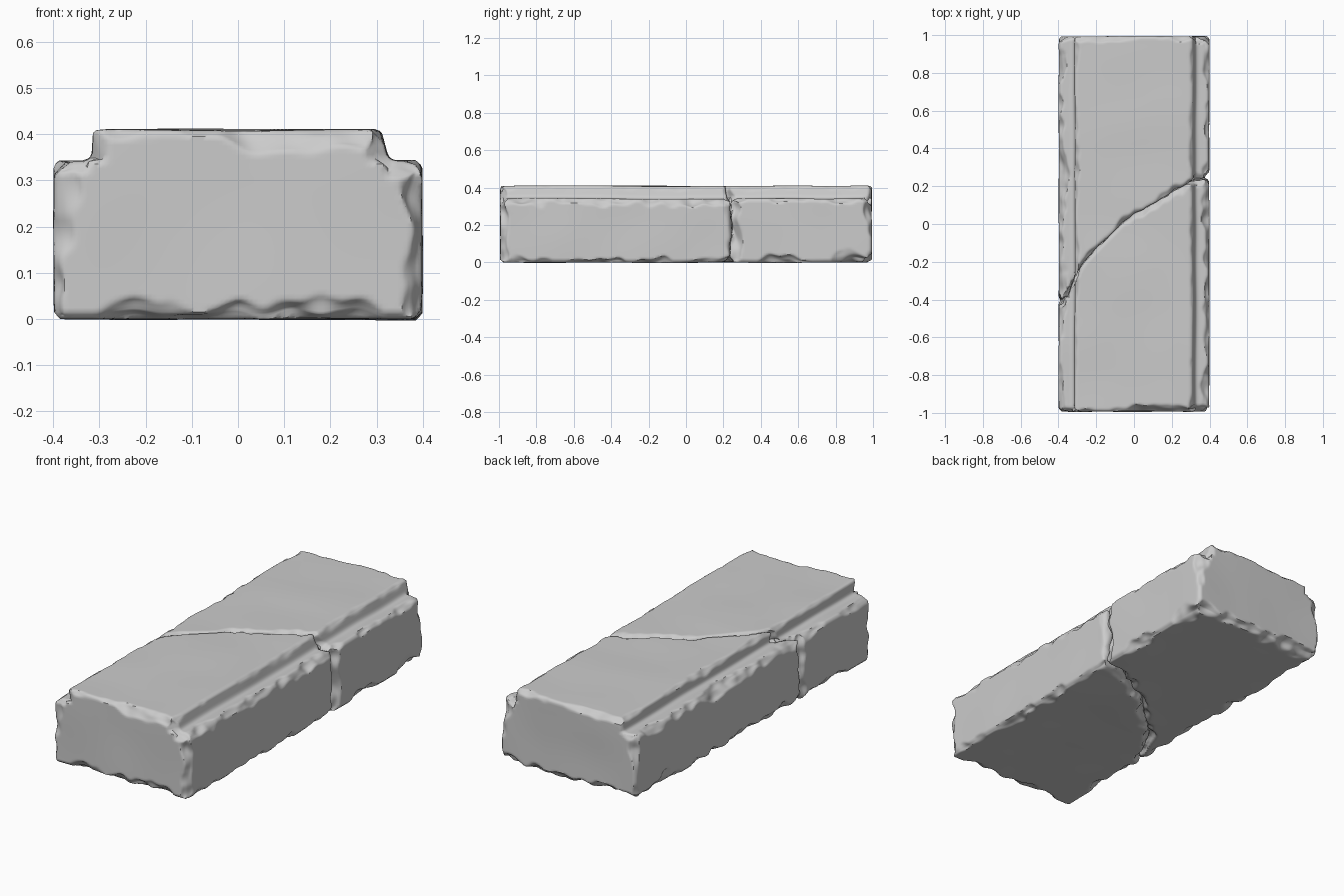
import bpy, bmesh, math
from mathutils import Vector, noise

if "Cube" in bpy.data.objects:
    bpy.data.objects.remove(bpy.data.objects["Cube"])

W, L, LEDGE, TOP, STEP = 0.398, 0.993, 0.341, 0.409, 0.312

# Crack line seen from above (x, y)
CRACK = [(-0.41, -0.43), (-0.35, -0.385), (-0.31, -0.27), (-0.28, -0.215),
         (-0.2, -0.12), (-0.1, -0.03), (0, 0.06), (0.1, 0.115),
         (0.2, 0.175), (0.3, 0.225), (0.41, 0.24)]


def crack_y(x, z):
    x = max(-0.4, min(0.4, x))
    for (x0, y0), (x1, y1) in zip(CRACK, CRACK[1:]):
        if x <= x1:
            y = y0 + (y1 - y0) * (x - x0) / (x1 - x0)
            break
    jag = 0.014 * noise.noise(Vector((x * 22, z * 14, 3.1)))
    return y + jag + 0.02 * math.sin(math.pi * z / TOP) - 0.008


def chip(p, base, seed):
    q = p + Vector((seed * 3.7, seed * 1.3, seed * 2.1))
    k = 0.75 + 0.9 * noise.noise(q * 5) + 0.8 * noise.noise(q * 13)
    return base * max(0.3, k)


def cut_edge(p, fa, fb, width):
    # Push a point inward until it lies behind the chamfer of two faces
    (a, na), (b, nb) = fa, fb
    short = width - a - b
    if short > 0:
        p -= (na + nb) * (short / 2)


def wear(p, s):
    # Chipped chamfers along every edge of one half (s = +1 back, -1 front)
    sx = 1 if p.x > 0 else -1
    ax = abs(p.x)

    def side(): return W - abs(p.x), Vector((sx, 0, 0))
    def floor(): return p.z, Vector((0, 0, -1))
    def end(): return L - s * p.y, Vector((0, s, 0))
    def ledge(): return LEDGE - p.z, Vector((0, 0, 1))
    def top(): return TOP - p.z, Vector((0, 0, 1))
    def step(): return STEP - abs(p.x), Vector((sx, 0, 0))
    def crack():
        return s * (p.y - crack_y(p.x, p.z)) * 0.8, Vector((0.6 * s, -0.8 * s, 0))

    pairs = [(side, floor, 0.045), (side, end, 0.04), (floor, end, 0.05),
             (crack, side, 0.032), (crack, floor, 0.035)]
    if ax > STEP + 0.012:
        pairs += [(side, ledge, 0.038), (ledge, end, 0.03), (crack, ledge, 0.022)]
    elif p.z > LEDGE:
        pairs += [(top, step, 0.018), (top, end, 0.032), (step, end, 0.03),
                  (crack, step, 0.02), (crack, top, 0.024)]
    else:
        pairs += [(top, end, 0.032)]
    src = p.copy()
    for i, (fa, fb, w) in enumerate(pairs):
        cut_edge(p, fa(), fb(), chip(src, w, i + s))
    # Gentle unevenness of the broad faces
    p += noise.noise_vector(src * 3.5) * 0.004


def slab_half(name, s):
    # Loft upright slices along x: flat outer end, jagged crack wall
    slices = [(-W + 2 * W * i / 50, None) for i in range(51)]
    slices = [(x, LEDGE if abs(x) > STEP else TOP) for x, _ in slices
              if abs(abs(x) - STEP) > 0.02]
    slices += [(-STEP - 0.003, LEDGE), (-STEP, TOP), (STEP + 0.014, LEDGE), (STEP - 0.004, TOP)]
    slices.sort()
    bm = bmesh.new()
    rings = []
    for x, h in slices:
        pts = [(s * L, 0), (s * L, h)]
        for k in range(11):
            z = h * (1 - k / 10)
            pts.append((crack_y(x, z) + s * 0.002, z))
        rings.append([bm.verts.new((x, y, z)) for y, z in pts])
    n = len(rings[0])
    for r0, r1 in zip(rings, rings[1:]):
        for i in range(n):
            j = (i + 1) % n
            bm.faces.new((r0[i], r0[j], r1[j], r1[i]))
    bm.faces.new(rings[0])
    bm.faces.new(rings[-1])
    bmesh.ops.triangulate(bm, faces=bm.faces[:])
    bmesh.ops.recalc_face_normals(bm, faces=bm.faces[:])
    mesh = bpy.data.meshes.new(name)
    bm.to_mesh(mesh)
    bm.free()
    ob = bpy.data.objects.new(name, mesh)
    bpy.context.collection.objects.link(ob)

    # Even, dense surface for the wear
    mod = ob.modifiers.new("remesh", 'REMESH')
    mod.mode = 'VOXEL'
    mod.voxel_size = 0.01
    bpy.context.view_layer.objects.active = ob
    ob.select_set(True)
    bpy.ops.object.modifier_apply(modifier=mod.name)
    for v in ob.data.vertices:
        p = v.co.copy()
        wear(p, s)
        v.co = p
    bpy.ops.object.shade_smooth_by_angle(angle=math.radians(50))
    ob.select_set(False)


slab_half("stone_slab_back", 1)
slab_half("stone_slab_front", -1)
